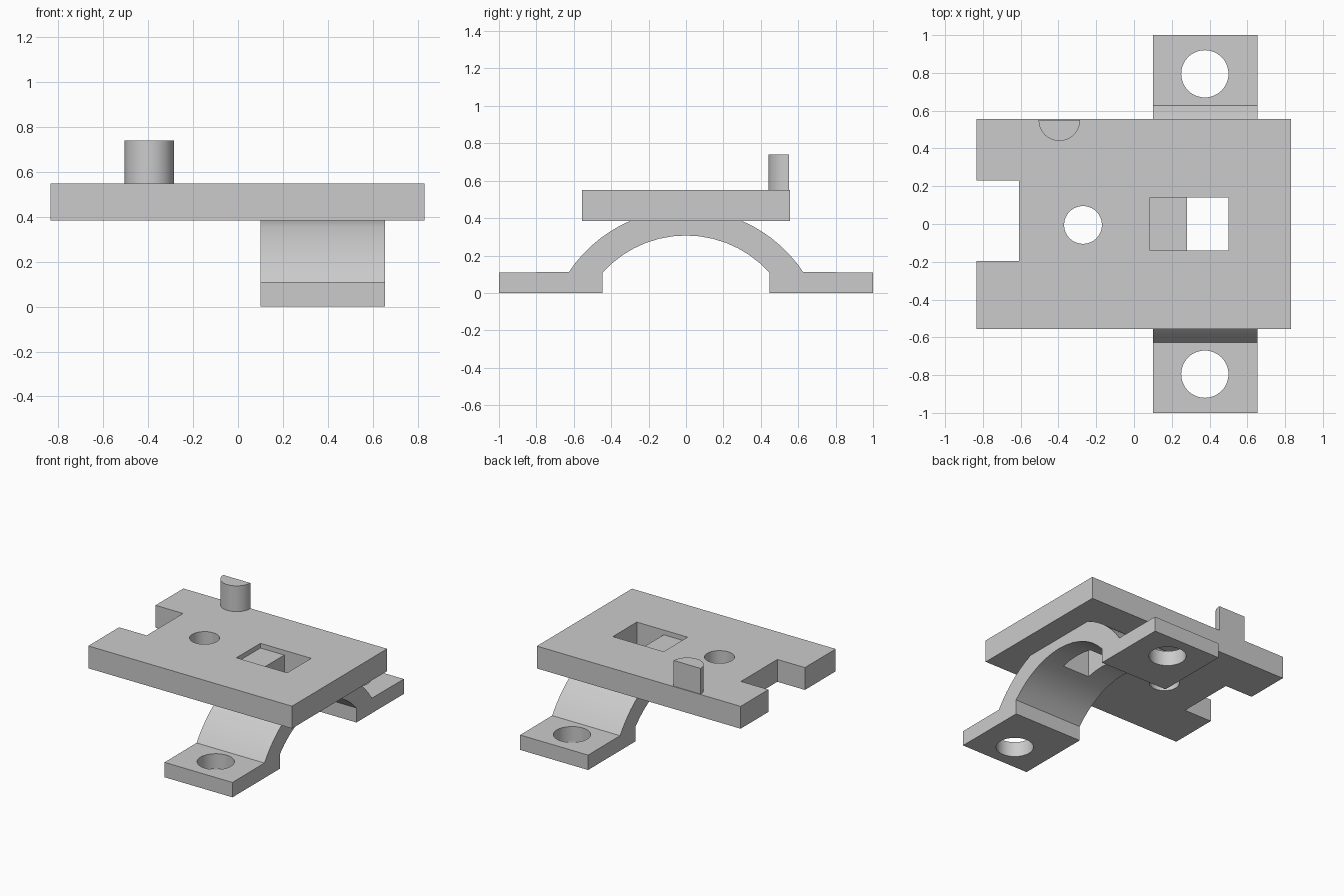
import bpy
import bmesh
from math import sin, cos, pi, asin
from mathutils import Vector

if "Cube" in bpy.data.objects:
    bpy.data.objects.remove(bpy.data.objects["Cube"])

grey = bpy.data.materials.new("plain_grey")
grey.use_nodes = True
COLOUR = (0.6, 0.6, 0.6, 1)
grey.diffuse_color = COLOUR
grey.node_tree.nodes["Principled BSDF"].inputs["Base Color"].default_value = COLOUR


def extrude(name, outline, offset):
    """Sweep a closed 3D outline along an offset into a solid."""
    bm = bmesh.new()
    face = bm.faces.new([bm.verts.new(p) for p in outline])
    moved = bmesh.ops.extrude_face_region(bm, geom=[face])["geom"]
    bmesh.ops.translate(bm, vec=Vector(offset),
                        verts=[g for g in moved if isinstance(g, bmesh.types.BMVert)])
    bmesh.ops.recalc_face_normals(bm, faces=bm.faces)
    mesh = bpy.data.meshes.new(name)
    bm.to_mesh(mesh)
    bm.free()
    mesh.materials.append(grey)
    obj = bpy.data.objects.new(name, mesh)
    bpy.context.collection.objects.link(obj)
    return obj


def box(name, x0, x1, y0, y1, z0, z1):
    return extrude(name, [(x0, y0, z0), (x1, y0, z0), (x1, y1, z0), (x0, y1, z0)],
                   (0, 0, z1 - z0))


def disc(name, x, y, r, z0, z1, start=0, sweep=2 * pi, n=48):
    steps = n if sweep >= 2 * pi else n + 1
    ring = [start + sweep * i / n for i in range(steps)]
    return extrude(name, [(x + r * cos(a), y + r * sin(a), z0) for a in ring],
                   (0, 0, z1 - z0))


def cut(obj, cutters):
    """Subtract the cutters, bake the result and remove them."""
    bpy.context.view_layer.objects.active = obj
    for c in cutters:
        c.hide_render = True
        mod = obj.modifiers.new("cut", "BOOLEAN")
        mod.operation = "DIFFERENCE"
        mod.solver = "EXACT"
        mod.object = c
        bpy.ops.object.modifier_apply(modifier=mod.name)
        bpy.data.objects.remove(c)


def smooth(obj):
    bpy.ops.object.select_all(action="DESELECT")
    obj.select_set(True)
    bpy.context.view_layer.objects.active = obj
    bpy.ops.object.shade_smooth_by_angle(angle=pi / 6)


BOTTOM, TOP = 0.385, 0.55
SLOT = (0.28, 0.5, -0.14, 0.14)

# Plate with side notch, round hole and stepped rectangular slot
plate = box("plate", -0.835, 0.83, -0.555, 0.555, BOTTOM, TOP)
cut(plate, [
    box("notch_cutter", -1, -0.61, -0.195, 0.23, 0.2, 0.8),
    disc("hole_cutter", -0.27, -0.005, 0.1, 0.2, 0.8),
    box("slot_cutter", *SLOT, 0.2, 0.8),
    box("step_cutter", 0.085, 0.4, -0.14, 0.14, 0.515, 0.8),
])
smooth(plate)

# Half-round peg on the back edge
peg = disc("peg", -0.395, 0.55, 0.11, TOP - 0.01, 0.74, pi, pi, 24)
smooth(peg)


# Arched bracket with two flat feet
def arc(r, half, centre, n=14):
    a = asin(half / r)
    return [(r * sin(t), centre + r * cos(t))
            for t in (-a + 2 * a * i / n for i in range(n + 1))]


FOOT = 0.11
outer = [(y, min(z, BOTTOM)) for y, z in arc(0.753, 0.627, -0.306, 24)]
inner = arc(0.6, 0.447, -0.293)
profile = ([(-1, 0), (-1, FOOT)] + outer + [(1, FOOT), (1, 0), (0.447, 0)]
           + inner[::-1] + [(-0.447, 0)])
bracket = extrude("bracket", [(0.1, y, z) for y, z in profile], (0.555, 0, 0))
cut(bracket, [disc("bolt_cutter", 0.375, s * 0.795, 0.125, -0.1, 0.3) for s in (-1, 1)]
    + [box("slot_cutter", *SLOT, 0.2, 0.8)])
smooth(bracket)
